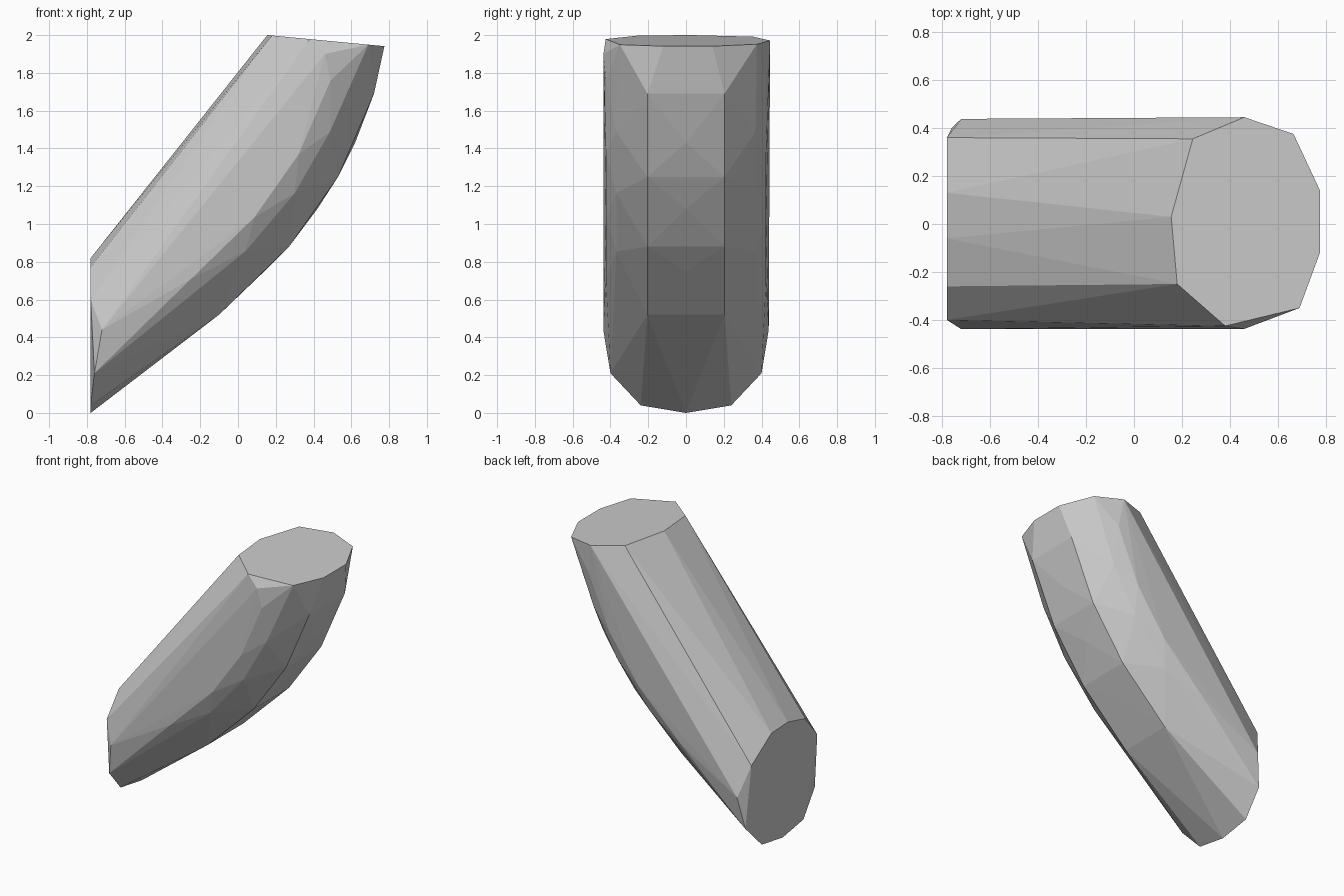
import bpy, bmesh, math
from mathutils import Vector

if "Cube" in bpy.data.objects:
    bpy.data.objects.remove(bpy.data.objects["Cube"])

grey = bpy.data.materials.new("plain grey")
grey.diffuse_color = (0.6, 0.6, 0.6, 1)
grey.use_nodes = True
grey.node_tree.nodes["Principled BSDF"].inputs["Base Color"].default_value = grey.diffuse_color

# upright end face (y, z) at the low left end
low_end = [(0, 0), (0.24, 0.04), (-0.24, 0.04), (0.36, 0.66), (0.13, 0.81),
           (-0.06, 0.82), (-0.26, 0.77), (-0.40, 0.60)]
# slightly tilted end face (x, y) at the top
top_end = [(0.155, 0.03), (0.18, -0.25), (0.38, -0.425), (0.69, -0.35), (0.775, -0.12),
           (0.775, 0.14), (0.665, 0.375), (0.46, 0.445), (0.245, 0.355)]
# outer curve of the bend (x, z)
curve = [(-0.78, 0), (-0.10, 0.52), (0.14, 0.75), (0.27, 0.88), (0.42, 1.08),
         (0.53, 1.25), (0.62, 1.43), (0.72, 1.69), (0.775, 1.94)]

points = [Vector((-0.78, y, z)) for y, z in low_end]
points += [Vector((x, y, min(2.0, 2.015 - 0.095 * x))) for x, y in top_end]
for s in (-1, 1):
    points += [Vector((-0.76, s * 0.40, 0.21)), Vector((-0.72, s * 0.438, 0.44))]
points.append(Vector((0.46, -0.437, 1.90)))

# elliptical half rings along the bend, staggered from one to the next
for i in range(1, len(curve) - 1):
    (x0, z0), (x, z), (x1, z1) = curve[i - 1], curve[i], curve[i + 1]
    n = Vector((z1 - z0, 0, x0 - x1)).normalized()
    centre = Vector((x, 0, z)) - 0.31 * n
    for a in ((-58, 0, 58) if i % 2 == 0 else (-77, -28, 28, 77)):
        r = math.radians(a)
        depth = 0.31 * math.cos(r) if abs(a) != 28 else 0.31
        points.append(centre + n * depth + Vector((0, 0.435 * math.sin(r), 0)))

# wrap all the rings in one faceted hull
bm = bmesh.new()
for p in points:
    bm.verts.new(p)
res = bmesh.ops.convex_hull(bm, input=bm.verts[:])
loose = [v for v in bm.verts if not v.link_faces]
bmesh.ops.delete(bm, geom=loose, context='VERTS')
bmesh.ops.dissolve_limit(bm, angle_limit=math.radians(1), verts=bm.verts[:], edges=bm.edges[:])
bmesh.ops.recalc_face_normals(bm, faces=bm.faces[:])
mesh = bpy.data.meshes.new("bent_hull")
bm.to_mesh(mesh)
bm.free()
mesh.materials.append(grey)
obj = bpy.data.objects.new("bent_hull", mesh)
bpy.context.collection.objects.link(obj)
